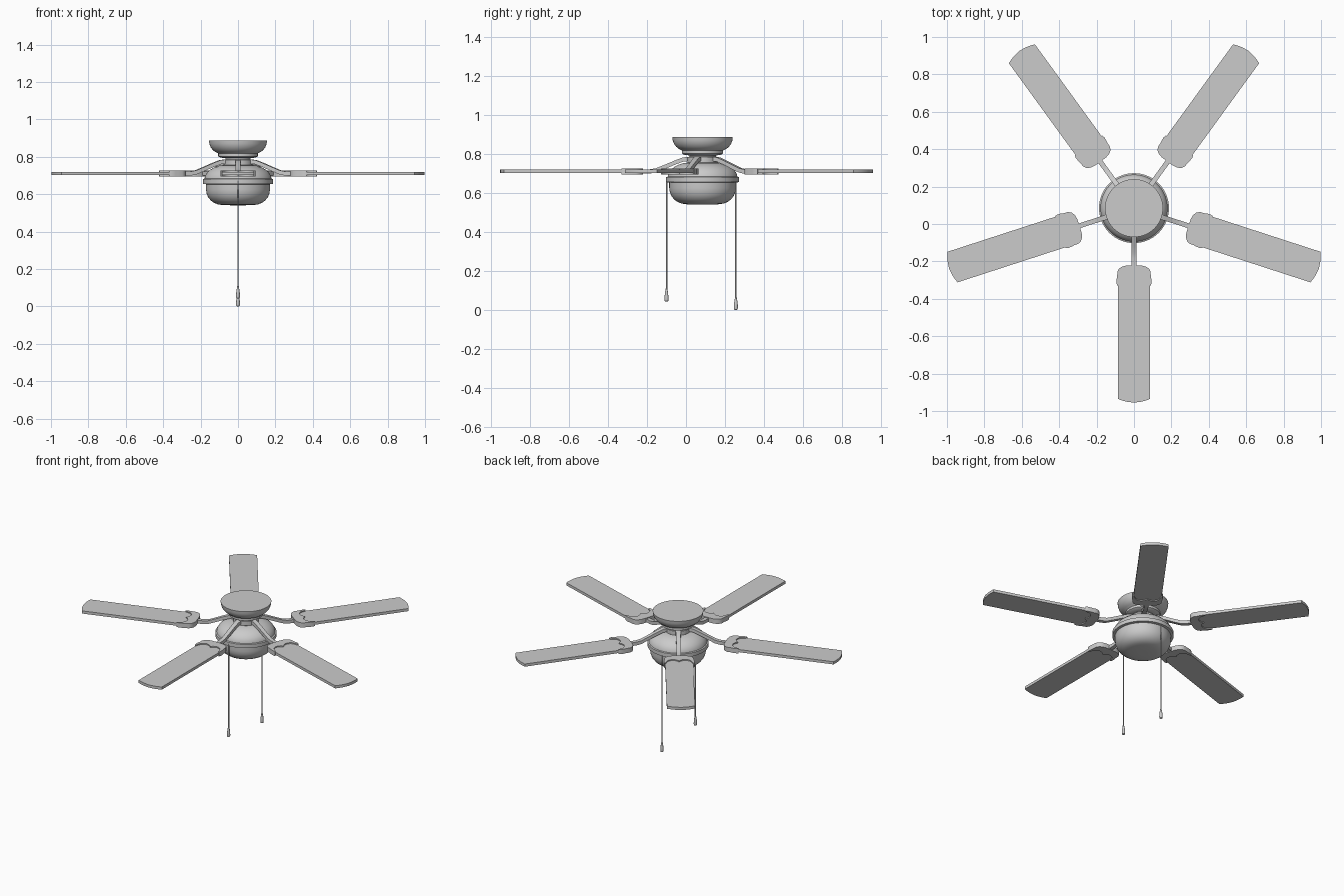
import bpy, bmesh
from math import radians, cos, sin, pi
from mathutils import Matrix

if "Cube" in bpy.data.objects:
    bpy.data.objects.remove(bpy.data.objects["Cube"])

CY = 0.085  # fan axis in y


def finish(bm, name, angle=35):
    bmesh.ops.remove_doubles(bm, verts=bm.verts, dist=1e-5)
    bmesh.ops.recalc_face_normals(bm, faces=bm.faces)
    me = bpy.data.meshes.new(name)
    bm.to_mesh(me)
    bm.free()
    ob = bpy.data.objects.new(name, me)
    bpy.context.collection.objects.link(ob)
    bpy.ops.object.select_all(action='DESELECT')
    ob.select_set(True)
    bpy.context.view_layer.objects.active = ob
    bpy.ops.object.shade_smooth_by_angle(angle=radians(angle))
    return ob


def loft(bm, rings, cap=True):
    rows = [[bm.verts.new(p) for p in r] for r in rings]
    n = len(rows[0])
    for a, b in zip(rows, rows[1:]):
        for i in range(n):
            bm.faces.new((a[i], a[(i + 1) % n], b[(i + 1) % n], b[i]))
    if cap:
        bm.faces.new(rows[0])
        bm.faces.new(rows[-1])


def lathe(name, profile, x=0, y=CY, seg=56):
    bm = bmesh.new()
    loft(bm, [[(x + r * cos(2 * pi * i / seg), y + r * sin(2 * pi * i / seg), z)
               for i in range(seg)] for r, z in profile])
    return finish(bm, name)


def plate(name, half, z0, z1, place):
    # outline mirrored across the blade axis, extruded between two heights
    pts = half + [(r, -w) for r, w in reversed(half) if w > 1e-6]
    bm = bmesh.new()
    loft(bm, [[(r, w, z0) for r, w in pts], [(r, w, z1) for r, w in pts]])
    bm.transform(place)
    return finish(bm, name)


# ceiling canopy
lathe("canopy", [(0.155, 0.887), (0.153, 0.87), (0.147, 0.853), (0.136, 0.838),
                 (0.122, 0.826), (0.108, 0.82), (0.106, 0.818), (0.106, 0.803),
                 (0.096, 0.797), (0.07, 0.793)])
# rotating hub
lathe("hub", [(0.068, 0.80), (0.068, 0.787), (0.078, 0.784), (0.078, 0.757), (0.068, 0.745)])
# motor housing with its rim band
lathe("motor_housing", [(0.07, 0.757), (0.1, 0.753), (0.125, 0.745), (0.148, 0.732),
                        (0.165, 0.716), (0.176, 0.698), (0.179, 0.684), (0.187, 0.681),
                        (0.187, 0.656), (0.168, 0.653)])
# lower bowl
lathe("light_bowl", [(0.171, 0.656), (0.171, 0.625), (0.168, 0.605), (0.16, 0.585),
                     (0.146, 0.567), (0.128, 0.554), (0.108, 0.546), (0.08, 0.542), (0.03, 0.541)])

# blades with brackets and arms
blade_half = [(0.345, 0.0), (0.345, 0.06), (0.375, 0.086), (1.02, 0.086),
              (1.029, 0.062), (1.036, 0.035), (1.04, 0.0)]
bracket_half = [(0.306, 0.0), (0.307, 0.04), (0.312, 0.062), (0.324, 0.08), (0.341, 0.089),
                (0.365, 0.09), (0.38, 0.093), (0.40, 0.094), (0.415, 0.09), (0.413, 0.084),
                (0.398, 0.078), (0.38, 0.072), (0.369, 0.06), (0.362, 0.045),
                (0.362, 0.03), (0.37, 0.012), (0.383, 0.0)]
arm_path = [(0.06, 0.776, 0.016), (0.1, 0.772, 0.015), (0.14, 0.757, 0.014),
            (0.2, 0.732, 0.013), (0.24, 0.716, 0.013), (0.27, 0.711, 0.013), (0.325, 0.711, 0.013)]
for i in range(5):
    place = Matrix.Translation((0, CY, 0)) @ Matrix.Rotation(radians(-90 + 72 * i), 4, 'Z')
    plate(f"blade_{i + 1}", blade_half, 0.702, 0.72, place)
    plate(f"blade_bracket_{i + 1}", bracket_half, 0.696, 0.727, place)
    bm = bmesh.new()
    h = 0.011
    loft(bm, [[(r, -w, z - h), (r, w, z - h), (r, w, z + h), (r, -w, z + h)]
              for r, z, w in arm_path])
    bm.transform(place)
    finish(bm, f"blade_arm_{i + 1}")

# pull chains with teardrop fobs
for label, y, z in (("front", -0.1, 0.043), ("back", 0.256, 0.0)):
    lathe(f"{label}_pull_chain", [(0.004, 0.67), (0.004, z + 0.06)], y=y, seg=10)
    lathe(f"{label}_pull_fob", [(0.005, z), (0.009, z + 0.003), (0.0105, z + 0.012),
                                (0.0095, z + 0.03), (0.007, z + 0.05), (0.004, z + 0.066)],
          y=y, seg=16)
